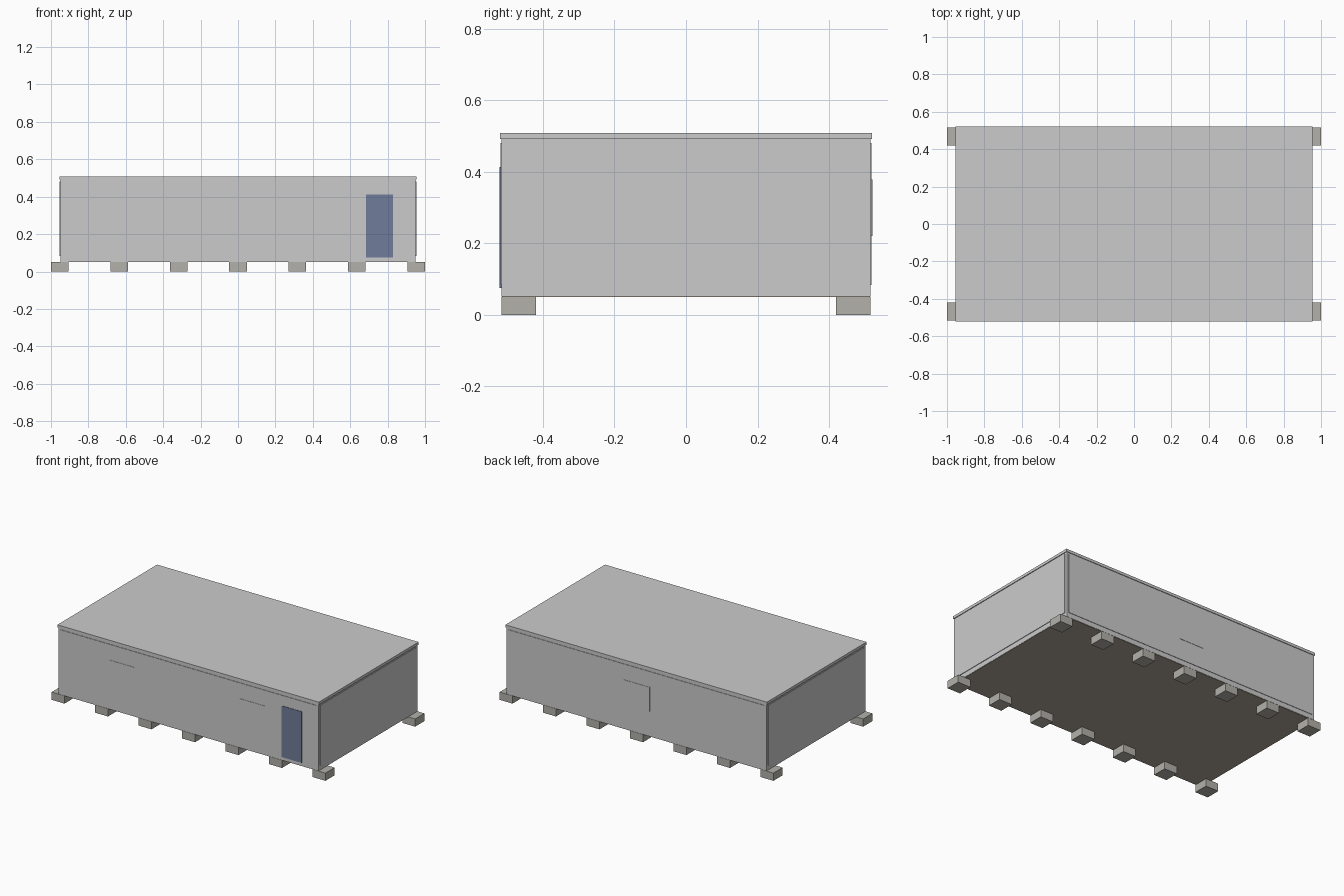
import bpy

if "Cube" in bpy.data.objects:
    bpy.data.objects.remove(bpy.data.objects["Cube"])


def material(name, rgb):
    m = bpy.data.materials.new(name)
    m.diffuse_color = (*rgb, 1)
    m.use_nodes = True
    m.node_tree.nodes["Principled BSDF"].inputs["Base Color"].default_value = m.diffuse_color
    return m


def box(name, x, y, z, mat=None):
    """Box from (min, max) ranges on each axis."""
    bpy.ops.mesh.primitive_cube_add(
        size=1, location=[(r[0] + r[1]) / 2 for r in (x, y, z)])
    o = bpy.context.object
    o.name = name
    o.scale = [r[1] - r[0] for r in (x, y, z)]
    bpy.ops.object.transform_apply(location=False, rotation=False, scale=True)
    if mat:
        o.data.materials.append(mat)
    return o


concrete = material("concrete", (0.45, 0.44, 0.40))
floor_brown = material("floor_underside", (0.42, 0.38, 0.31))
door_blue = material("door_blue", (0.16, 0.20, 0.32))

# Cabin frame, floor plate and roof cap
box("cabin_frame", (-0.95, 0.95), (-0.516, 0.516), (0.052, 0.491))
box("floor_plate", (-0.948, 0.948), (-0.514, 0.514), (0.05, 0.056), floor_brown)
box("roof_cap", (-0.955, 0.955), (-0.52, 0.52), (0.491, 0.509))

# Raised wall panels inside the frame
for s, side in ((-1, "front"), (1, "back")):
    box(side + "_wall_panel", (-0.935, 0.935),
        sorted((s * 0.51, s * 0.519)), (0.083, 0.481))
for s, side in ((-1, "left"), (1, "right")):
    box(side + "_wall_panel", sorted((s * 0.945, s * 0.954)),
        (-0.5, 0.5), (0.083, 0.481))

# Foundation blocks along both long sides
for i in range(7):
    cx = -0.953 + i * 0.953 / 3
    for s, side in ((-1, "front"), (1, "back")):
        box(f"{side}_foundation_block_{i + 1}", (cx - 0.047, cx + 0.047),
            sorted((s * 0.42, s * 0.516)), (0, 0.051), concrete)

# Door and flush windows
box("door", (0.685, 0.83), (-0.522, -0.515), (0.075, 0.413), door_blue)
for i, cx in enumerate((-0.48, 0.47)):
    box(f"front_window_{i + 1}", (cx - 0.095, cx + 0.095),
        (-0.521, -0.515), (0.22, 0.378))
box("back_window", (-0.1, 0.09), (0.515, 0.521), (0.22, 0.378))
